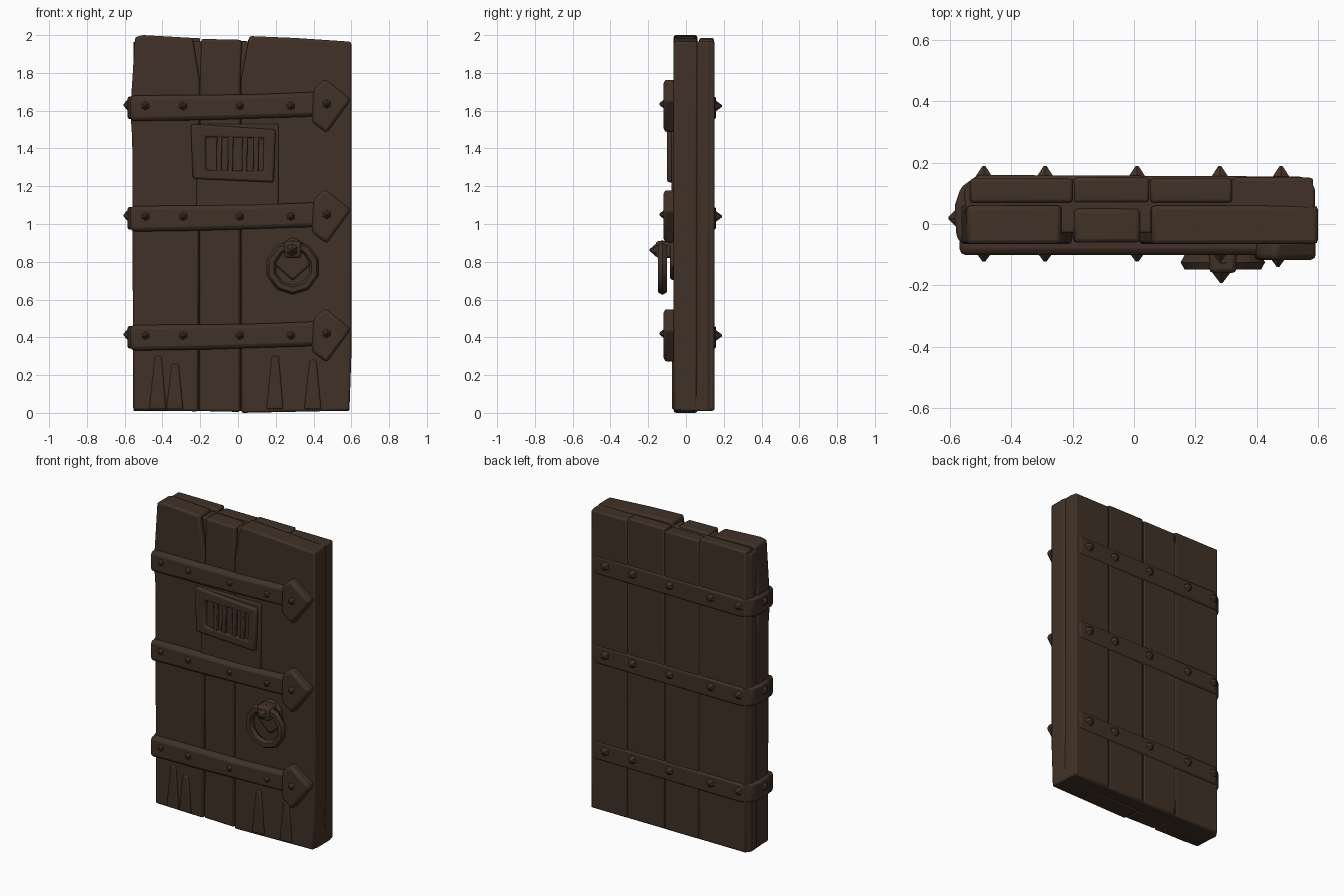
import bpy, bmesh, math
from mathutils import Vector, Matrix

cube = bpy.data.objects.get("Cube")
if cube:
    bpy.data.objects.remove(cube, do_unlink=True)

wood = bpy.data.materials.new("dark brown")
wood.use_nodes = True
BROWN = (0.052, 0.031, 0.02, 1)
wood.diffuse_color = BROWN
bsdf = wood.node_tree.nodes["Principled BSDF"]
bsdf.inputs["Base Color"].default_value = BROWN
bsdf.inputs["Roughness"].default_value = 0.9


def finish(name, bm, bevel=0.0, smooth=35):
    bmesh.ops.recalc_face_normals(bm, faces=bm.faces)
    mesh = bpy.data.meshes.new(name)
    bm.to_mesh(mesh)
    bm.free()
    mesh.materials.append(wood)
    ob = bpy.data.objects.new(name, mesh)
    bpy.context.collection.objects.link(ob)
    if bevel:
        mod = ob.modifiers.new("worn edges", 'BEVEL')
        mod.width = bevel
        mod.segments = 2
        mod.limit_method = 'ANGLE'
    bpy.ops.object.select_all(action='DESELECT')
    ob.select_set(True)
    bpy.context.view_layer.objects.active = ob
    bpy.ops.object.shade_smooth_by_angle(angle=math.radians(smooth))
    return ob


def prism(name, outline, low, high, axis='y', bevel=0.0):
    """Extrude an outline: (x, z) along y, or (x, y) along z."""
    bm = bmesh.new()
    place = (lambda p, d: (p[0], d, p[1])) if axis == 'y' else (lambda p, d: (p[0], p[1], d))
    face = bm.faces.new([bm.verts.new(place(p, low)) for p in outline])
    new = bmesh.ops.extrude_face_region(bm, geom=[face])["geom"]
    shift = Vector(place((0, 0), high - low))
    bmesh.ops.translate(bm, vec=shift, verts=[v for v in new if isinstance(v, bmesh.types.BMVert)])
    return finish(name, bm, bevel)


def box(name, x, y, z, bevel=0.0):
    return prism(name, [(x[0], z[0]), (x[1], z[0]), (x[1], z[1]), (x[0], z[1])], *y, bevel=bevel)


def stud(name, pos, direction, radius=0.035, height=0.04):
    bm = bmesh.new()
    turn = Vector(direction).to_track_quat('Z', 'Y').to_matrix().to_4x4()
    bmesh.ops.create_cone(bm, cap_ends=True, segments=6, radius1=radius, radius2=0.005,
                          depth=height, matrix=Matrix.Translation(pos) @ turn)
    finish(name, bm, smooth=20)


# Solid core behind the front boards, with chamfered back corners
prism("door_core", [(-0.545, -0.03), (0.59, -0.03), (0.59, 0.12), (0.57, 0.145),
                    (-0.53, 0.145), (-0.555, 0.11)], 0.01, 1.965, 'z', 0.008)

# Front boards, split at the top by tapering cracks
prism("front_board_left", [(-0.555, 0.015), (-0.21, 0.008), (-0.202, 1.76), (-0.24, 1.985),
                           (-0.5, 2.0), (-0.545, 1.99), (-0.57, 1.6), (-0.56, 1.45)],
      -0.065, 0.06, bevel=0.012)
prism("front_board_middle", [(-0.206, 0.01), (0.012, 0.005), (0.012, 1.76), (0.02, 1.975),
                             (-0.195, 1.98), (-0.2, 1.76)], -0.06, 0.05, bevel=0.012)
prism("front_board_right", [(0.016, 0.0), (0.59, 0.012), (0.6, 0.3), (0.6, 1.965),
                            (0.3, 1.985), (0.06, 1.995), (0.016, 1.76)],
      -0.065, 0.06, bevel=0.012)

# Back boards
for i, (a, b, top) in enumerate([(-0.535, -0.2, 1.985), (-0.197, 0.05, 1.97),
                                 (0.053, 0.32, 1.98), (0.323, 0.585, 1.965)]):
    box(f"back_board_{i + 1}", (a, b), (0.07, 0.148 + 0.003 * (i % 2)), (0.012, top), 0.01)

# Worn slivers on the lower front
for x, top in [(-0.42, 0.3), (-0.33, 0.26), (0.2, 0.3), (0.4, 0.28)]:
    prism("lower_splinter", [(x - 0.05, 0.02), (x + 0.04, 0.02), (x + 0.015, top),
                             (x - 0.02, top)], -0.075, -0.05, bevel=0.008)

# Three iron straps wrapping the left edge, each with an arrow tip and studs
for label, z in [("top", 1.615), ("middle", 1.03), ("bottom", 0.4)]:
    front = [(-0.57, z - 0.07), (-0.2, z - 0.065), (0.43, z - 0.045), (0.43, z + 0.085),
             (0.05, z + 0.07), (-0.3, z + 0.068), (-0.57, z + 0.065)]
    prism(f"{label}_strap_front", front, -0.102, -0.04, bevel=0.022)
    prism(f"{label}_strap_wrap", [(-0.5, -0.09), (-0.55, -0.085), (-0.58, -0.04), (-0.585, 0.06),
                                  (-0.565, 0.12), (-0.51, 0.16), (0.55, 0.155), (0.585, 0.13),
                                  (0.585, 0.06), (-0.4, 0.0)],
          z - 0.06, z + 0.06, 'z', 0.012)
    prism(f"{label}_strap_arrow", [(0.39, z - 0.075), (0.47, z - 0.135), (0.6, z + 0.045),
                                   (0.46, z + 0.155), (0.4, z + 0.1)],
          -0.118, -0.05, bevel=0.018)
    for x in (-0.49, -0.29, 0.01, 0.28, 0.48):
        stud(f"{label}_back_stud", (x, 0.17, z + 0.01), (0, 1, 0))
        if x < 0.4:
            stud(f"{label}_front_stud", (x, -0.108, z + 0.01), (0, -1, 0), 0.03, 0.03)
    stud(f"{label}_front_stud", (0.47, -0.125, z + 0.02), (0, -1, 0), 0.03, 0.03)
    stud(f"{label}_edge_stud", (-0.588, 0.02, z + 0.015), (-1, 0, 0), 0.045, 0.035)

# Raised panel and small barred window
box("window_panel", (-0.22, 0.215), (-0.076, -0.04), (1.09, 1.53), 0.008)
outer = [(-0.24, 1.24), (0.19, 1.22), (0.2, 1.5), (-0.25, 1.53)]
inner = [(-0.17, 1.285), (0.135, 1.28), (0.135, 1.455), (-0.17, 1.46)]
bm = bmesh.new()
loops = [[bm.verts.new((x, y, z)) for x, z in pts]
         for pts, y in ((outer, -0.05), (outer, -0.1), (inner, -0.1), (inner, -0.05))]
for k in range(4):
    a, b = loops[k], loops[(k + 1) % 4]
    for i in range(4):
        j = (i + 1) % 4
        bm.faces.new((a[i], a[j], b[j], b[i]))
finish("window_frame", bm, 0.014)
for i, x in enumerate((-0.1, -0.04, 0.035, 0.095)):
    prism(f"window_bar_{i + 1}", [(x - 0.015, 1.27), (x + 0.012, 1.27), (x + 0.016, 1.47),
                                  (x - 0.012, 1.47)], -0.095, -0.07, bevel=0.005)

# Pull ring hanging from a pointed mount
bm = bmesh.new()
SIDES, TUBE, RADIUS = 10, 6, 0.118
rings = []
for i in range(SIDES):
    a = math.tau * (i + 0.5) / SIDES
    out = Vector((math.cos(a), 0, math.sin(a)))
    centre = Vector((0.29, -0.125, 0.77)) + out * RADIUS
    rings.append([bm.verts.new(centre + 0.027 * (out * math.cos(t) + Vector((0, math.sin(t), 0))))
                  for t in (math.tau * k / TUBE for k in range(TUBE))])
for i in range(SIDES):
    a, b = rings[i], rings[(i + 1) % SIDES]
    for k in range(TUBE):
        m = (k + 1) % TUBE
        bm.faces.new((a[k], a[m], b[m], b[k]))
finish("pull_ring", bm, smooth=50)
prism("ring_plate", [(0.2, 0.78), (0.29, 0.7), (0.38, 0.78), (0.36, 0.89), (0.29, 0.93),
                     (0.22, 0.89)], -0.085, -0.05, bevel=0.012)
box("ring_mount", (0.245, 0.335), (-0.16, -0.06), (0.82, 0.91), 0.015)
stud("ring_mount_point", (0.285, -0.172, 0.862), (0, -1, 0), 0.04, 0.04)
